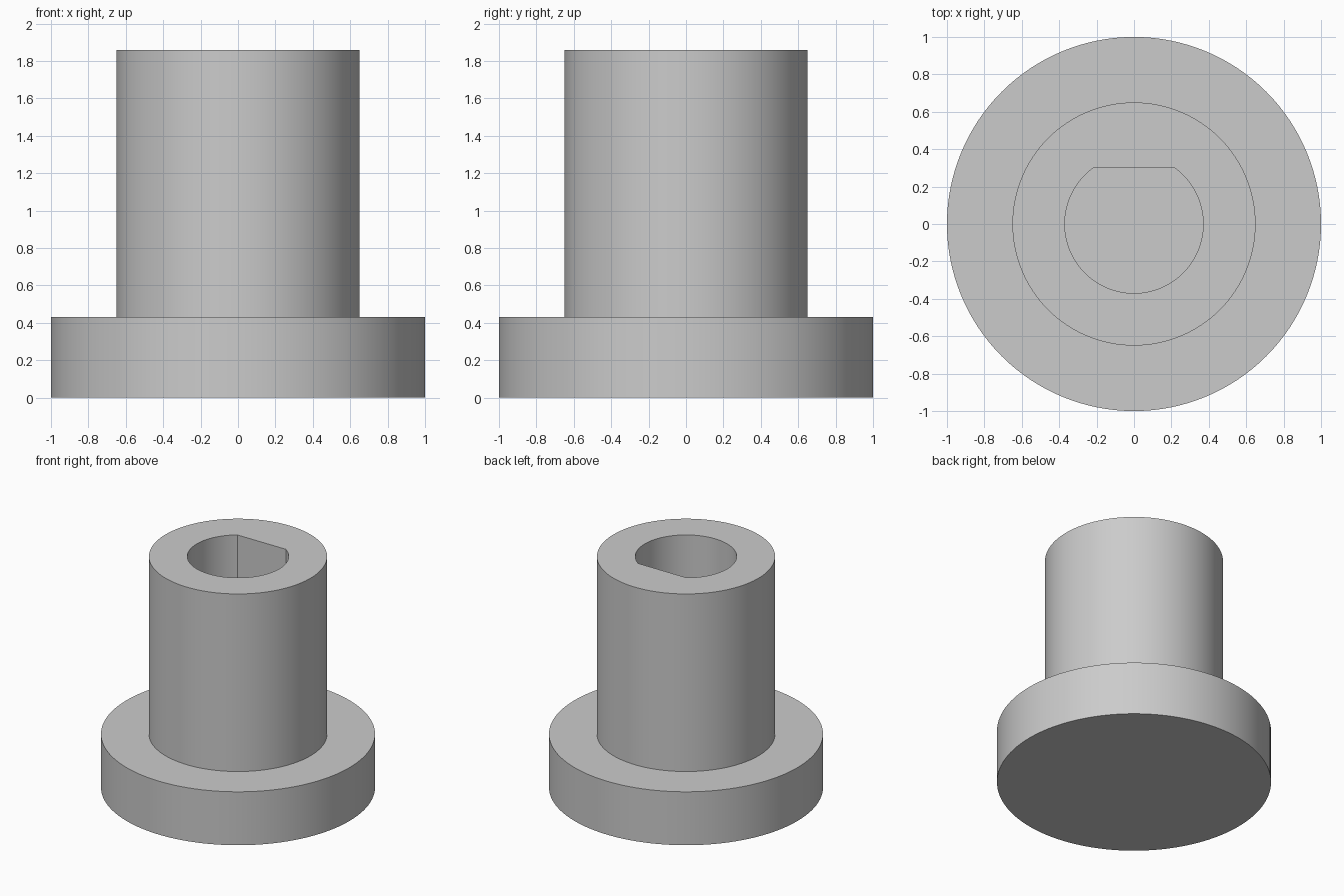
import bpy
import bmesh
import math

cube = bpy.data.objects.get("Cube")
if cube:
    bpy.data.objects.remove(cube, do_unlink=True)

SEGMENTS = 128
FLANGE_R, FLANGE_H = 1.0, 0.43
STEM_R, TOTAL_H = 0.65, 1.86
BORE_R, BORE_FLAT_Y, BORE_FLOOR = 0.37, 0.30, 0.43

grey = bpy.data.materials.new("plain grey")
grey.use_nodes = True
color = (0.6, 0.6, 0.6, 1.0)
grey.diffuse_color = color
grey.node_tree.nodes["Principled BSDF"].inputs["Base Color"].default_value = color


def make_object(name, bm):
    bmesh.ops.recalc_face_normals(bm, faces=bm.faces)
    mesh = bpy.data.meshes.new(name)
    bm.to_mesh(mesh)
    bm.free()
    mesh.materials.append(grey)
    obj = bpy.data.objects.new(name, mesh)
    bpy.context.scene.collection.objects.link(obj)
    return obj


def ring(bm, radius, z):
    angles = [2 * math.pi * i / SEGMENTS for i in range(SEGMENTS)]
    return [bm.verts.new((radius * math.cos(a), radius * math.sin(a), z)) for a in angles]


# Stepped body: wide flange with a narrower stem
bm = bmesh.new()
rings = [ring(bm, r, z) for r, z in (
    (FLANGE_R, 0), (FLANGE_R, FLANGE_H), (STEM_R, FLANGE_H), (STEM_R, TOTAL_H))]
for low, high in zip(rings, rings[1:]):
    for i in range(SEGMENTS):
        j = (i + 1) % SEGMENTS
        bm.faces.new((low[i], low[j], high[j], high[i]))
bm.faces.new(rings[0])
bm.faces.new(rings[-1])
body = make_object("flanged_knob", bm)

# D-shaped shaft bore, flat towards the back
bm = bmesh.new()
start = math.pi - math.asin(BORE_FLAT_Y / BORE_R)
sweep = 3 * math.pi - 2 * start
outline = []
for i in range(SEGMENTS + 1):
    a = start + sweep * i / SEGMENTS
    outline.append(bm.verts.new((BORE_R * math.cos(a), BORE_R * math.sin(a), BORE_FLOOR)))
floor = bm.faces.new(outline)
grown = bmesh.ops.extrude_face_region(bm, geom=[floor], use_keep_orig=True)
top = [v for v in grown["geom"] if isinstance(v, bmesh.types.BMVert)]
bmesh.ops.translate(bm, verts=top, vec=(0, 0, TOTAL_H + 0.2 - BORE_FLOOR))
cutter = make_object("bore_cutter", bm)
cutter.hide_render = True

# Cut the bore, then discard the cutter
cut = body.modifiers.new("shaft bore", 'BOOLEAN')
cut.operation = 'DIFFERENCE'
cut.solver = 'EXACT'
cut.object = cutter
bpy.ops.object.select_all(action='DESELECT')
bpy.context.view_layer.objects.active = body
body.select_set(True)
bpy.ops.object.modifier_apply(modifier=cut.name)
bpy.data.objects.remove(cutter, do_unlink=True)

# Smooth round walls with sharp rims
bpy.ops.object.shade_smooth_by_angle(angle=math.radians(30))
